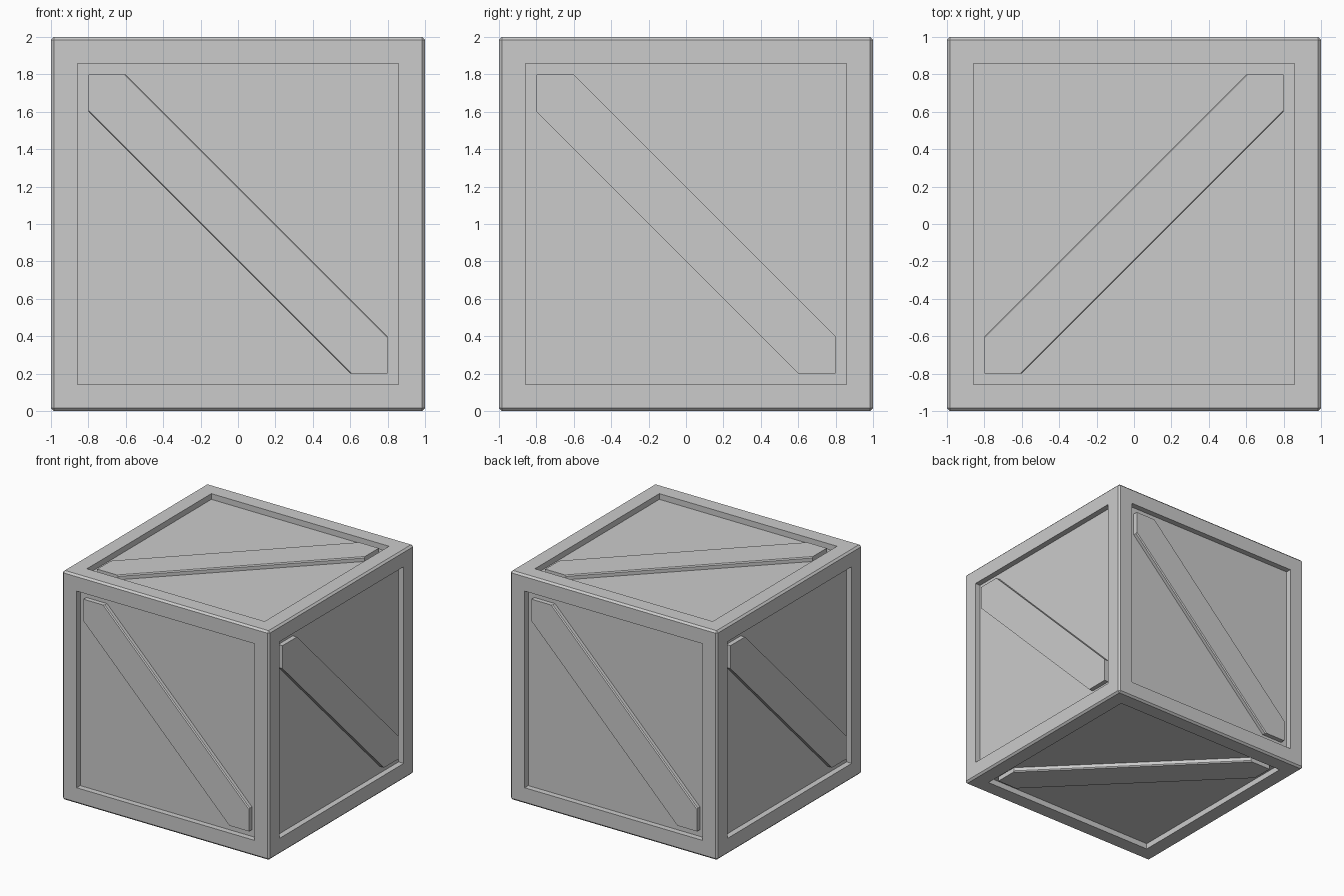
import bpy, bmesh
from mathutils import Vector, Matrix

if "Cube" in bpy.data.objects:
    bpy.data.objects.remove(bpy.data.objects["Cube"])

HALF, INNER, DEPTH = 1.0, 0.8, 0.05   # half size, half panel opening, panel recess
grey = bpy.data.materials.new("light_grey")
grey.diffuse_color = (0.6, 0.6, 0.6, 1)
grey.use_nodes = True
grey.node_tree.nodes["Principled BSDF"].inputs["Base Color"].default_value = grey.diffuse_color


def add_object(name, bm):
    mesh = bpy.data.meshes.new(name)
    bmesh.ops.recalc_face_normals(bm, faces=bm.faces)
    bm.to_mesh(mesh)
    bm.free()
    mesh.materials.append(grey)
    obj = bpy.data.objects.new(name, mesh)
    bpy.context.collection.objects.link(obj)
    return obj


# Crate body: cube with a recessed panel on every side and chamfered outer edges
bm = bmesh.new()
bmesh.ops.create_cube(bm, size=2 * HALF)
panels = list(bm.faces)
bmesh.ops.inset_individual(bm, faces=panels, thickness=HALF - INNER)
bmesh.ops.inset_individual(bm, faces=panels, thickness=0, depth=-DEPTH)
outer = [e for e in bm.edges if e.calc_length() > 1.99]
bmesh.ops.bevel(bm, geom=outer, offset=0.016, segments=1, affect='EDGES')
bmesh.ops.translate(bm, verts=bm.verts, vec=(0, 0, HALF))
add_object("crate_body", bm)


def outline(cut):
    """Diagonal plank outline fitted into the square opening."""
    a, b = INNER, INNER - 0.2 + cut
    return [(-a, a), (-a, b), (b, -a), (a, -a), (a, -b), (-b, a)]


def add_brace(name, u, v, chamfer):
    """Diagonal plank from the (-u, +v) corner to the (+u, -v) corner."""
    u, v = Vector(u), Vector(v)
    turn = Matrix((u, v, u.cross(v))).transposed()
    rings = [(0, HALF - DEPTH), (0, HALF - 0.01 - chamfer)]
    if chamfer:
        rings.append((chamfer, HALF - 0.01))
    bm = bmesh.new()
    loops = [[bm.verts.new(turn @ Vector((x, y, h)) + Vector((0, 0, HALF)))
              for x, y in outline(cut)] for cut, h in rings]
    for low, high in zip(loops, loops[1:]):
        for i in range(6):
            j = (i + 1) % 6
            bm.faces.new((low[i], low[j], high[j], high[i]))
    bm.faces.new(loops[0][::-1])
    bm.faces.new(loops[-1])
    add_object(name, bm)


# Braces: one across each panel, plain on the two sides and chamfered elsewhere
X, Y, Z = (1, 0, 0), (0, 1, 0), (0, 0, 1)
NX, NY = (-1, 0, 0), (0, -1, 0)
for name, u, v, chamfer in (
        ("front_brace", X, Z, 0.01), ("back_brace", NX, Z, 0.01),
        ("right_brace", Y, Z, 0), ("left_brace", NY, Z, 0),
        ("top_brace", Y, NX, 0.01), ("bottom_brace", Y, X, 0.01)):
    add_brace(name, u, v, chamfer)
